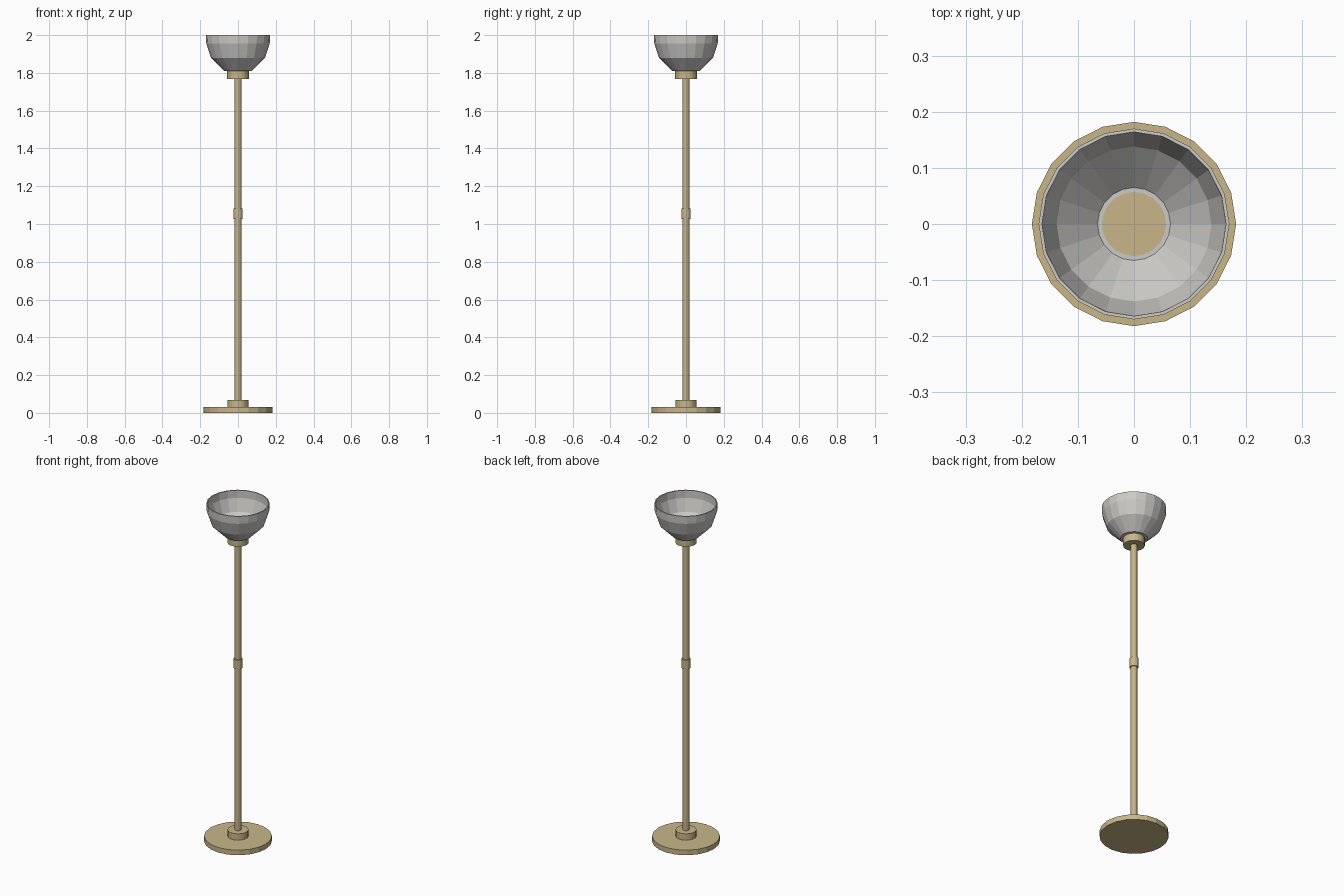
import bpy
import bmesh
from math import cos, sin, tau

cube = bpy.data.objects.get("Cube")
if cube:
    bpy.data.objects.remove(cube, do_unlink=True)


def make_material(name, color):
    mat = bpy.data.materials.new(name)
    mat.use_nodes = True
    mat.diffuse_color = (*color, 1)
    mat.node_tree.nodes["Principled BSDF"].inputs["Base Color"].default_value = (*color, 1)
    return mat


brass = make_material("pale brass", (0.58, 0.47, 0.25))
glass = make_material("frosted grey", (0.60, 0.59, 0.565))


def lathe(name, profile, mat, sides=20, closed=False):
    """Spin (radius, height) points round z; open profiles get end caps."""
    bm = bmesh.new()
    rings = [[bm.verts.new((r * cos(tau * i / sides), r * sin(tau * i / sides), z))
              for i in range(sides)] for r, z in profile]
    pairs = list(zip(rings, rings[1:]))
    if closed:
        pairs.append((rings[-1], rings[0]))
    else:
        bm.faces.new(rings[0])
        bm.faces.new(rings[-1])
    for low, high in pairs:
        for i in range(sides):
            j = (i + 1) % sides
            bm.faces.new((low[i], low[j], high[j], high[i]))
    bmesh.ops.recalc_face_normals(bm, faces=bm.faces)
    mesh = bpy.data.meshes.new(name)
    bm.to_mesh(mesh)
    bm.free()
    mesh.materials.append(mat)
    obj = bpy.data.objects.new(name, mesh)
    bpy.context.collection.objects.link(obj)
    return obj


def cylinder(name, radius, bottom, top, sides=20):
    return lathe(name, [(radius, bottom), (radius, top)], brass, sides)


# Stand, from the floor up
cylinder("base", 0.182, 0, 0.03)
cylinder("base_collar", 0.056, 0.03, 0.068)
cylinder("pole", 0.018, 0.068, 1.77, 12)
cylinder("pole_joint", 0.024, 1.027, 1.081, 12)
cylinder("shade_holder", 0.057, 1.768, 1.816)

# Open bowl shade: outside upwards, over the rim, then back down inside
outer = [(0.073, 1.811), (0.143, 1.88), (0.168, 1.955), (0.17, 2.0)]
inner = [(0.164, 2.0), (0.163, 1.955), (0.138, 1.884), (0.065, 1.816)]
lathe("bowl_shade", [(0.055, 1.811)] + outer + inner + [(0.055, 1.816)],
      glass, closed=True)
